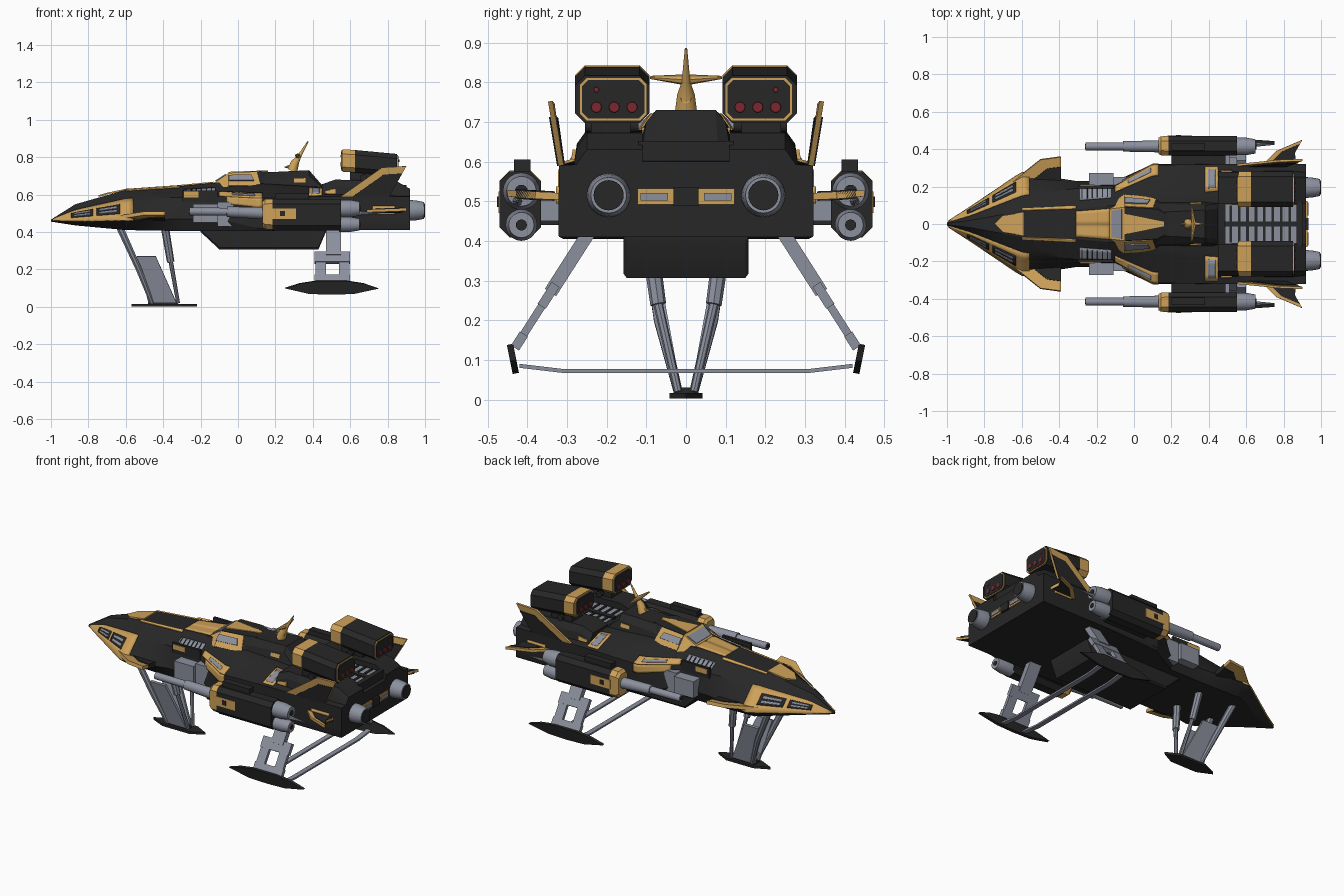
import bpy, bmesh
from math import cos, sin, tau
from mathutils import Vector

cube = bpy.data.objects.get("Cube")
if cube:
    bpy.data.objects.remove(cube)


def material(name, rgb):
    m = bpy.data.materials.new(name)
    m.use_nodes = True
    m.diffuse_color = (*rgb, 1)
    m.node_tree.nodes["Principled BSDF"].inputs["Base Color"].default_value = (*rgb, 1)
    return m


BLACK = material("charcoal", (.02, .02, .02))
TAN = material("golden tan", (.62, .36, .1))
GREY = material("steel grey", (.26, .28, .34))
RED = material("dark red", (.2, .02, .03))
parts = []


def build(name, verts, faces, mat, mirror=False, sheet=0):
    me = bpy.data.meshes.new(name)
    me.from_pydata([tuple(v) for v in verts], [], faces)
    bm = bmesh.new()
    bm.from_mesh(me)
    bmesh.ops.remove_doubles(bm, verts=bm.verts, dist=1e-5)
    bmesh.ops.recalc_face_normals(bm, faces=bm.faces)
    bm.to_mesh(me)
    bm.free()
    me.materials.append(mat)
    ob = bpy.data.objects.new(name, me)
    bpy.context.collection.objects.link(ob)
    if sheet:
        s = ob.modifiers.new("thickness", 'SOLIDIFY')
        s.thickness, s.offset = sheet, 0
    if mirror:
        ob.modifiers.new("mirror", 'MIRROR').use_axis = (False, True, False)
    parts.append(ob)


def loft(name, rings, mat, mirror=False):
    n = len(rings[0])
    faces = [(r*n+i, r*n+(i+1) % n, (r+1)*n+(i+1) % n, (r+1)*n+i)
             for r in range(len(rings)-1) for i in range(n)]
    faces += [tuple(range(n)), tuple(range((len(rings)-1)*n, len(rings)*n))]
    build(name, [p for r in rings for p in r], faces, mat, mirror)


def sym(x, half):
    return [(x, y, z) for y, z in half] + [(x, -y, z) for y, z in reversed(half)]


def octo(x, y, z, hy, hz, c):
    o = [(hy, hz-c), (hy-c, hz), (c-hy, hz), (-hy, hz-c),
         (-hy, c-hz), (c-hy, -hz), (hy-c, -hz), (hy, c-hz)]
    return [(x, y+a, z+b) for a, b in o]


def box(name, x, y, z, mat, mirror=False):
    loft(name, [[(k, y[0], z[0]), (k, y[1], z[0]), (k, y[1], z[1]), (k, y[0], z[1])] for k in x], mat, mirror)


def plate(name, pts, thick, mat, mirror=False):
    pts = [Vector(p) for p in pts]
    n = (pts[1]-pts[0]).cross(pts[2]-pts[0]).normalized()*thick/2
    loft(name, [[p-n for p in pts], [p+n for p in pts]], mat, mirror)


def edged(name, pts, thick, scale):
    # tan fin with a charcoal panel growing from its rear root, the last point
    root = Vector(pts[-1])
    plate(name, pts, thick, TAN, True)
    plate(name+"_panel", [root+(Vector(p)-root)*scale for p in pts], thick+.008, BLACK, True)


def tube(name, pts, radii, mat, mirror=False, n=16):
    pts = [Vector(p) for p in pts]
    q = (pts[-1]-pts[0]).to_track_quat('Z', 'Y').to_matrix()
    spin = [q @ Vector((cos(tau*i/n), sin(tau*i/n), 0)) for i in range(n)]
    loft(name, [[p+d*r for d in spin] for p, r in zip(pts, radii)], mat, mirror)


# Hull: half sections listed from keel edge to centre line
HULL = [(-1, (.004, .455), (.008, .46), (.006, .463), (.003, .466)),
        (-.87, (.05, .435), (.092, .455), (.045, .515), (.02, .548)),
        (-.6, (.2, .41), (.275, .46), (.15, .575), (.07, .625)),
        (-.31, (.2, .405), (.23, .47), (.19, .585), (.08, .645)),
        (-.1, (.2, .405), (.23, .47), (.2, .59), (.1, .665)),
        (.1, (.31, .405), (.32, .42), (.315, .58), (.12, .66)),
        (.45, (.32, .41), (.322, .415), (.32, .59), (.15, .64)),
        (.92, (.32, .41), (.322, .415), (.32, .59), (.14, .6))]


def section(x):
    for a, b in zip(HULL, HULL[1:]):
        if x <= b[0]:
            t = (x-a[0])/(b[0]-a[0])
            half = [Vector(p).lerp(Vector(q), t) for p, q in zip(a[1:], b[1:])]
            return half + [Vector((0, half[-1].y))]


def patch(name, strip, x0, x1, a0, a1, mat, lift=.002):
    # thin panel following the hull skin
    nx, na = 12, 4
    v = []
    for i in range(nx+1):
        x = x0+(x1-x0)*i/nx
        s = section(x)
        d = (s[strip+1]-s[strip]).normalized()*lift
        for j in range(na+1):
            p = s[strip].lerp(s[strip+1], a0+(a1-a0)*j/na)
            v.append((x, p.x+d.y, p.y-d.x))
    f = [(i*(na+1)+j, i*(na+1)+j+1, (i+1)*(na+1)+j+1, (i+1)*(na+1)+j)
         for i in range(nx) for j in range(na)]
    build(name, v, f, mat, True, .009)


stations = sorted({h[0] for h in HULL} | {-1+.04*i for i in range(48)})
loft("hull", [sym(x, [tuple(section(x)[s].lerp(section(x)[s+1], k/4))
                      for s in range(3) for k in range(4)] + [tuple(section(x)[3])])
              for x in stations], BLACK)

# Nose trim and side windows
patch("nose_side_trim", 1, -.99, -.56, 0, 1, TAN)
for x0, x1 in ((-.89, -.775), (-.755, -.63)):
    patch("nose_window", 1, x0, x1, .3, .76, BLACK, .005)
    for a in (.38, .56):
        patch("window_slat", 1, x0+.015, x1-.015, a, a+.1, GREY, .008)
plate("nose_wedge", [(-.745, 0, .592), (-.7, -.045, .605), (-.59, -.062, .628), (-.59, .062, .628),
                     (-.7, .045, .605)], .009, TAN)
patch("nose_stripe", 2, -.6, -.31, .86, 1, TAN)
patch("spine_panel", 3, -.31, -.13, .15, 1, TAN)

# Roof vents with raised rims, shoulder chevrons and rear vents
patch("roof_vent", 2, -.29, -.12, .02, .6, GREY)
for i in range(6):
    patch("vent_slat", 2, -.28+i*.027, -.274+i*.027, .08, .55, BLACK, .005)
box("vent_rim", (-.3, -.11), (.19, .206), (.56, .622), BLACK, True)
box("vent_rim_mark", (-.29, -.21), (.2, .21), (.585, .615), TAN, True)
patch("chevron_top", 2, -.1, .13, 0, .3, TAN)
patch("chevron_side", 1, -.06, .13, .7, 1, TAN)
patch("chevron_vent", 2, -.03, .09, .07, .19, GREY, .006)
patch("rear_vent_frame", 2, .38, .45, .08, .85, TAN)
patch("rear_vent", 2, .395, .435, .18, .75, GREY, .006)
patch("rear_side_mark", 1, .72, .84, .45, .7, TAN)

# Front canards
edged("canard", [(-.72, .17, .465), (-.5, .345, .5), (-.39, .36, .5), (-.39, .2, .465)], .02, .68)

# Side machinery
box("side_intake", (-.24, -.11), (.2, .272), (.45, .55), GREY, True)
box("side_conduit", (-.11, .01), (.2, .25), (.43, .56), GREY, True)

# Cockpit and dorsal housing
mid = sym(-.05, [(.16, .64), (.09, .715)])
loft("cockpit_front", [sym(-.13, [(.1, .64), (.08, .662)]), mid], TAN)
loft("cockpit_rear", [mid, sym(.12, [(.14, .64), (.08, .725)]), sym(.18, [(.1, .64), (.05, .72)])], BLACK)
plate("windscreen", [(-.118, -.07, .672), (-.118, .07, .672), (-.065, .08, .706), (-.065, -.08, .706)], .009, GREY)
plate("side_frame", [(-.05, .156, .645), (.12, .136, .645), (.1, .084, .72), (-.05, .092, .713)], .009, TAN, True)
plate("side_window", [(-.05, .137, .671), (.085, .125, .673), (.07, .104, .703), (-.05, .108, .7)], .018, GREY, True)
plate("dorsal_stripe", [(-.05, -.055, .717), (-.05, .055, .717), (.16, .012, .725), (.16, -.012, .725)], .009, TAN)
loft("dorsal_housing", [sym(.08, [(.13, .6), (.11, .68), (.06, .715)]),
                        sym(.38, [(.13, .6), (.1, .7), (.075, .73)]),
                        sym(.45, [(.13, .6), (.11, .64), (.08, .65)])], BLACK)
plate("dorsal_mark", [(.3, .113, .664), (.36, .113, .664), (.36, .106, .686), (.3, .108, .684)], .009, TAN, True)

# Antenna
tube("antenna_mast", [(.29, 0, .725), (.305, 0, .77), (.325, 0, .8), (.375, 0, .885)],
     (.028, .022, .011, .003), TAN)
tube("antenna_arm", [(.32, 0, .806), (.31, .09, .812)], (.014, .004), TAN, True, 8)
tube("antenna_spur", [(.32, 0, .76), (.25, 0, .745)], (.014, .004), TAN, False, 8)

# Rear deck: pod housings and centre grille
loft("pod_housing", [[(x, y, z) for y, z in ((.11, .58), (.285, .58), (.275, h-.035), (.25, h), (.11, h))]
                     for x, h in ((.45, .655), (.52, .68), (.85, .67), (.92, .63))], BLACK, True)
plate("housing_mark", [(.465, .285, .605), (.525, .285, .605), (.525, .281, .63), (.465, .281, .62)], .009, TAN, True)
box("deck_grille", (.49, .87), (-.105, .105), (.6, .642), GREY)
for i in range(8):
    box("grille_rib", (.51+i*.045, .524+i*.045), (-.1, .1), (.62, .647), BLACK)
box("grille_spine", (.48, .9), (-.014, .014), (.6, .65), BLACK)
box("deck_end", (.87, .9), (-.12, .12), (.59, .652), BLACK)

# Missile pods
pod = [octo(x, .186, z, .094, .06, .025) for x, z in ((.56, .782), (.625, .778), (.85, .757))]
loft("pod_front", pod[:2], TAN, True)
loft("pod_body", pod[1:], BLACK, True)
for x, z, s in ((.56, .782, -1), (.85, .757, 1)):
    loft("pod_rim", [octo(x, .183, z, .085, .055, .018), octo(x+s*.006, .183, z, .085, .055, .018)], TAN, True)
    loft("pod_face", [octo(x, .183, z, .079, .049, .016), octo(x+s*.009, .183, z, .079, .049, .016)], BLACK, True)
    for y, dz, r in ((.136, -.02, .016), (.181, -.02, .016), (.226, -.02, .016), (.226, .024, .008)):
        tube("missile_tip", [(x, y, z+dz), (x+s*.013, y, z+dz)], (r, r*.8), RED, True, 10)
box("pod_mount", (.6, .74), (.14, .24), (.66, .735), BLACK, True)
tube("pod_pivot", [(.67, .12, .69), (.67, .255, .69)], (.018, .018), BLACK, True)

# Tail fins and rear winglets
edged("tail_fin", [(.55, .315, .59), (.77, .337, .745), (.9, .342, .752), (.81, .315, .59)], .012, .76)
edged("winglet", [(.87, .31, .512), (.68, .31, .512), (.76, .39, .515), (.9, .45, .52), (.86, .38, .515)], .016, .7)

# Gun nacelles
loft("nacelle_nose", [octo(.13, .418, .495, .043, .065, .02), octo(.145, .418, .495, .051, .08, .025),
                      octo(.185, .418, .495, .052, .082, .025)], TAN, True)
loft("nacelle", [octo(x, .418, .492, .052, .083, .025) for x in (.185, .55)], BLACK, True)
box("nacelle_mark", (.18, .31), (.42, .473), (.47, .525), TAN, True)
box("nacelle_mark_inset", (.225, .25), (.42, .476), (.485, .512), BLACK, True)
box("nacelle_ridge", (.2, .38), (.392, .434), (.57, .605), BLACK, True)
box("nacelle_pylon", (.2, .49), (.3, .38), (.44, .52), BLACK, True)
box("pylon_end", (.48, .51), (.3, .38), (.45, .51), GREY, True)
tube("gun_barrel", [(-.26, .415, .51), (-.06, .415, .508), (-.059, .415, .508), (.14, .415, .5)],
     (.021, .021, .028, .032), GREY, True)
tube("gun_muzzle", [(-.263, .415, .51), (-.255, .415, .51)], (.013, .013), BLACK, True)
for z, r in ((.525, .047), (.44, .04)):
    tube("nacelle_nozzle", [(.54, .415, z), (.6, .415, z), (.65, .415, z)], (r, r, r*.8), GREY, True, 20)
    tube("nozzle_core", [(.64, .415, z), (.654, .415, z)], (r*.35, r*.35), BLACK, True)
tube("nacelle_spike", [(.65, .425, .5), (.75, .425, .5)], (.012, .002), GREY, True, 8)

# Main engines and rear vents
tube("engine", [(.91, .195, .515), (.93, .195, .515), (.96, .195, .515), (.995, .195, .515)],
     (.055, .055, .052, .045), GREY, True, 24)
tube("engine_core", [(.97, .195, .515), (1, .195, .515)], (.038, .038), BLACK, True, 24)
box("rear_vent_trim", (.91, .927), (.0, .122), (.492, .532), TAN, True)
box("rear_vent_grille", (.91, .932), (.045, .115), (.502, .521), GREY, True)
box("rear_vent_gap", (.91, .934), (0, .032), (.488, .536), BLACK, True)

# Belly hold
loft("belly", [sym(x, [(.15, z), (.157, z+.01), (.157, .42)])
               for x, z in ((-.2, .4), (-.1, .307), (.43, .307), (.47, .4))], BLACK)

# Front landing gear
plate("front_foot", [(-.57, 0, .009), (-.48, .042, .009), (-.3, .042, .009), (-.22, 0, .009),
                     (-.3, -.042, .009), (-.48, -.042, .009)], .014, BLACK)
tube("front_strut", [(-.63, .095, .42), (-.53, .065, .2), (-.46, .02, .02)], (.02, .017, .012), GREY, True, 8)
tube("front_rear_strut", [(-.39, .095, .42), (-.36, .07, .24), (-.359, .07, .239), (-.32, .02, .02)],
     (.022, .02, .012, .01), GREY, True, 8)
plate("front_leg_panel", [(-.54, .065, .27), (-.44, .065, .27), (-.33, .02, .025), (-.48, .02, .025)], .015, GREY, True)
box("front_ankle", (-.48, -.32), (-.025, .025), (.01, .03), BLACK)


# Rear landing gear: sloping frame, ski and flat cross bars
def leg_plate(name, x0, x1, z0, z1, thick):
    plate(name, [(x, .252+(.41-z)*.64, z) for x, z in ((x0, z0), (x1, z0), (x1, z1), (x0, z1))], thick, GREY, True)


leg_plate("rear_upper_leg", .47, .55, .27, .43, .034)
leg_plate("rear_frame_top", .41, .6, .235, .29, .024)
leg_plate("rear_frame_base", .41, .6, .13, .165, .024)
for x in (.415, .54):
    leg_plate("rear_frame_side", x, x+.055, .13, .28, .02)
for x in (.42, .57):
    path = ((.42, .085), (.31, .072), (0, .072))
    loft("cross_bar", [[(x+a, y, z+b) for a, b in ((0, -.005), (.03, -.005), (.03, .005), (0, .005))]
                       for y, z in path], GREY, True)
ski = ((.25, .1), (.33, .125), (.42, .139), (.58, .139), (.67, .125), (.75, .098), (.62, .07), (.5, .066), (.38, .07))
plate("rear_ski", [(x, .43+(z-.07)*.2, z) for x, z in ski], .016, BLACK, True)

# Smooth only the shallow angles
bpy.ops.object.select_all(action='DESELECT')
for ob in parts:
    ob.select_set(True)
bpy.context.view_layer.objects.active = parts[0]
bpy.ops.object.shade_smooth_by_angle(angle=.42)
